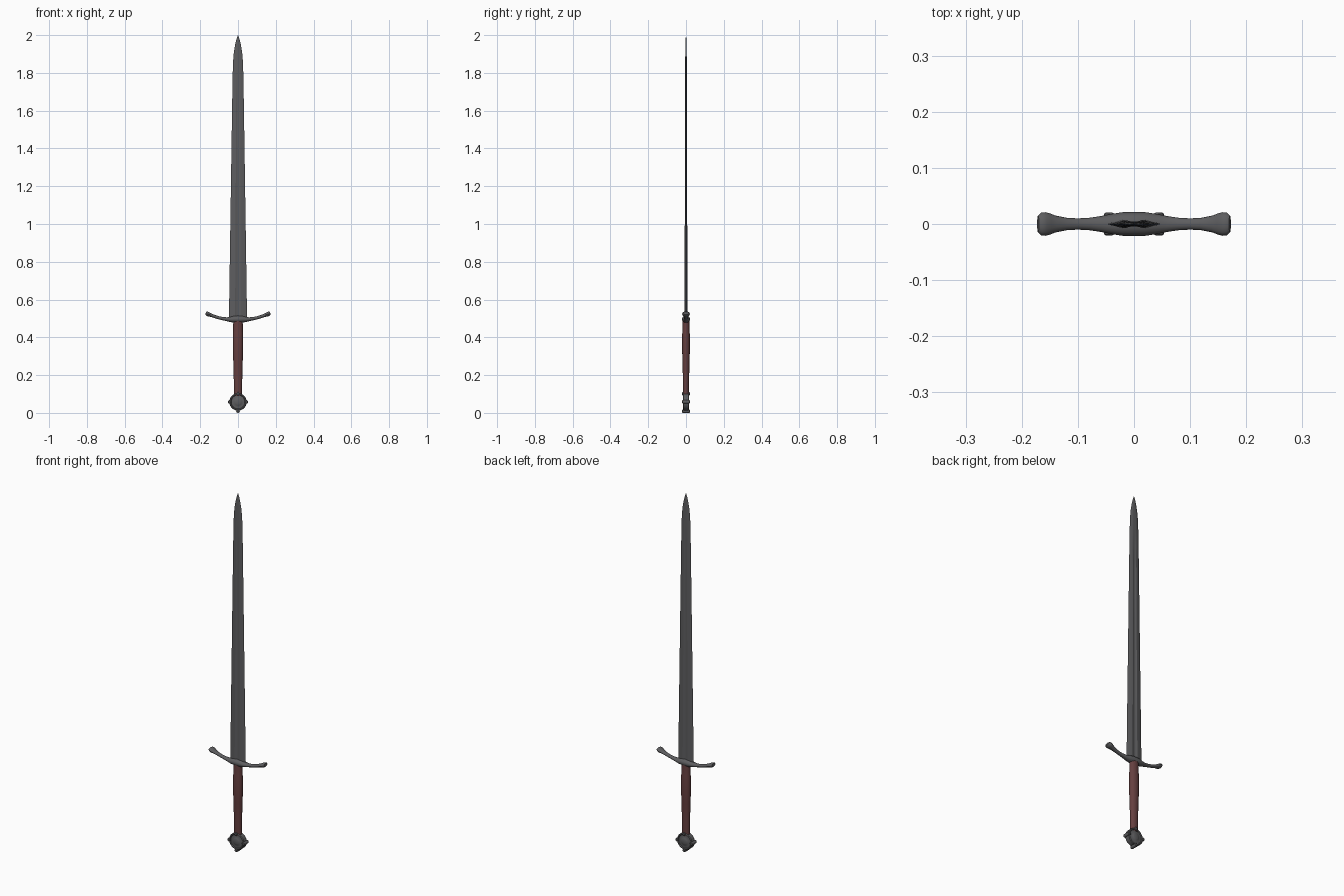
import bpy, bmesh, math
from mathutils import Vector

if "Cube" in bpy.data.objects:
    bpy.data.objects.remove(bpy.data.objects["Cube"])


def material(name, rgb):
    m = bpy.data.materials.new(name)
    m.diffuse_color = (*rgb, 1)
    m.use_nodes = True
    m.node_tree.nodes["Principled BSDF"].inputs["Base Color"].default_value = m.diffuse_color
    return m


steel = material("dark_steel", (0.11, 0.11, 0.115))
leather = material("red_leather", (0.13, 0.05, 0.05))


def loft(name, rings, mat, angle=35):
    """Skin a list of equal-length closed rings and cap both ends."""
    bm = bmesh.new()
    loops = [[bm.verts.new(p) for p in ring] for ring in rings]
    n = len(loops[0])
    for a, b in zip(loops, loops[1:]):
        for i in range(n):
            j = (i + 1) % n
            bm.faces.new((a[i], a[j], b[j], b[i]))
    bm.faces.new(loops[0][::-1])
    bm.faces.new(loops[-1])
    bmesh.ops.remove_doubles(bm, verts=bm.verts, dist=1e-5)
    bmesh.ops.recalc_face_normals(bm, faces=bm.faces)
    me = bpy.data.meshes.new(name)
    bm.to_mesh(me)
    bm.free()
    me.materials.append(mat)
    ob = bpy.data.objects.new(name, me)
    bpy.context.collection.objects.link(ob)
    bpy.ops.object.select_all(action='DESELECT')
    ob.select_set(True)
    bpy.context.view_layer.objects.active = ob
    bpy.ops.object.shade_smooth_by_angle(angle=math.radians(angle))
    return ob


def ellipse(n=24):
    return [(math.cos(2 * math.pi * i / n), math.sin(2 * math.pi * i / n)) for i in range(n)]


def lathe_y(name, cx, cz, profile, mat, n=32):
    """Turned part around a y-parallel axis; profile is (radius, y)."""
    return loft(name, [[(cx + r * c, y, cz + r * s) for c, s in ellipse(n)]
                       for r, y in profile], mat)


# Blade: bevelled edges and a central fuller that runs out before the tip
# (z, half width, half thickness, fuller depth ratio)
blade = [(0.49, .048, .0075, .5), (0.9, .042, .0068, .5), (1.3, .036, .006, .5),
         (1.6, .0315, .0052, .5), (1.72, .0295, .005, .75), (1.8, .028, .0047, 1),
         (1.86, .026, .0043, 1), (1.91, .022, .0037, 1), (1.95, .015, .003, 1),
         (1.98, .0075, .002, 1), (2.0, .0006, .0004, 1)]


def blade_ring(z, w, t, d):
    half = [(1, 0), (.55, .8), (.32, 1), (.22, (1 + d) / 2), (0, d),
            (-.22, (1 + d) / 2), (-.32, 1), (-.55, .8)]
    return [(x * w, y * t, z) for x, y in half] + [(-x * w, -y * t, z) for x, y in half]


loft("blade", [blade_ring(*s) for s in blade], steel, 20)

# Cross guard: up-swept bar, wide at the middle, waisted, flared ends
# (x, centre z, half depth y, half height z)
side = [(0, .496, .0215, .019), (.02, .496, .021, .0185), (.04, .495, .018, .014),
        (.06, .496, .014, .010), (.08, .499, .011, .0085), (.10, .503, .010, .008),
        (.12, .509, .011, .008), (.14, .516, .015, .0085), (.15, .520, .019, .010),
        (.158, .523, .021, .0115), (.166, .526, .020, .011), (.171, .528, .015, .007)]
arm = [(-x, z, a, b) for x, z, a, b in side[:0:-1]] + side
loft("cross_guard", [[(x + (-.25 if x > 0 else .25) * b * s * min(1, abs(x) * 12),
                       a * c, z + b * s) for c, s in ellipse(16)]
                     for x, z, a, b in arm], steel)

# Grip: oval leather handle with a gentle swell and a thinner lower section
grip = [(0.09, .021, .015), (0.18, .0225, .0165), (0.27, .0245, .0185), (0.28, .0255, .0195),
        (0.35, .0265, .0203), (0.42, .0265, .020), (0.43, .0255, .0188), (0.49, .025, .018)]
loft("grip", [[(a * c, b * s, z) for c, s in ellipse()] for z, a, b in grip], leather)

# Wheel pommel: disc with raised rim and central boss on both faces
face = [(.012, .017), (.018, .015), (.024, .012), (.036, .012), (.039, .016),
        (.043, .016), (.046, .012)]
lathe_y("pommel_disc", 0, .058, face + [(r, -y) for r, y in face[::-1]], steel)

# Four knobs spaced round the pommel rim
knob = [(.006, .0205), (.009, .018), (.0095, .012)]
knob = knob + [(r, -y) for r, y in knob[::-1]]
for label, dx, dz in (("left", -.0445, 0), ("right", .0445, 0), ("bottom", 0, -.0485), ("top", 0, .043)):
    lathe_y("pommel_knob_" + label, dx, .058 + dz, knob, steel, 16)
